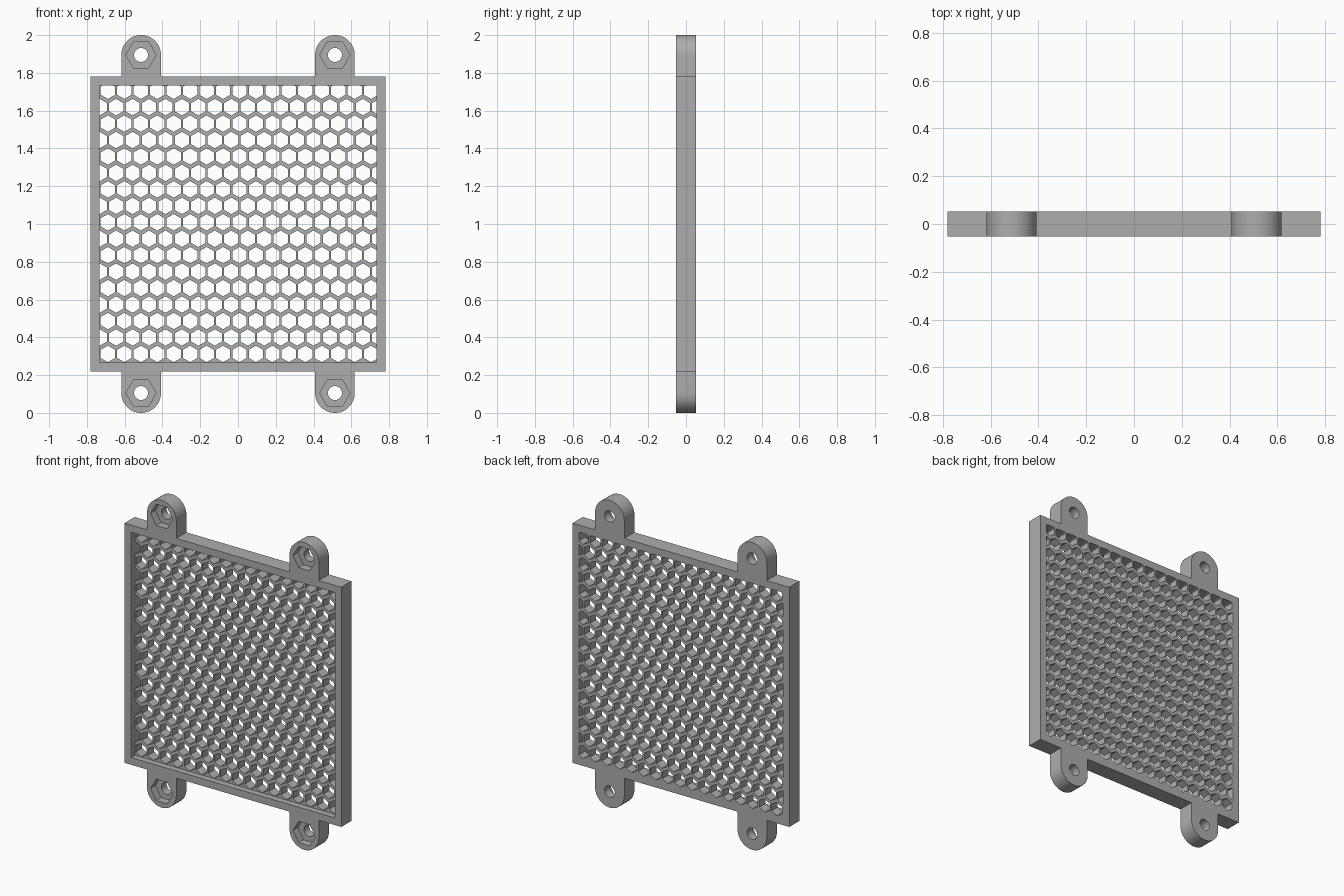
import bpy, bmesh
from math import sin, cos, pi, radians

if "Cube" in bpy.data.objects:
    bpy.data.objects.remove(bpy.data.objects["Cube"], do_unlink=True)

MID = 1.0             # height of the panel centre
HALF_DEPTH = 0.052
FRAME = 0.78          # half size of the square frame
OPENING = 0.733       # half size of the grille opening
TAB_X, TAB_Z, TAB_R = 0.513, 0.895, 0.105
RECESS = 0.04
NUT_DEPTH = 0.05
PITCH = 0.0871
CELL_R = 0.0437

grey = bpy.data.materials.new("mid grey")
grey.use_nodes = True
colour = (0.42, 0.42, 0.42, 1)
grey.diffuse_color = colour
grey.node_tree.nodes["Principled BSDF"].inputs["Base Color"].default_value = colour


def ring(x, z, radius, sides, start=0.0):
    return [(x + radius * cos(start + 2 * pi * i / sides),
             z + radius * sin(start + 2 * pi * i / sides)) for i in range(sides)]


def prism(name, outlines, y0, y1, clip=None):
    """Extrude flat x-z outlines from y0 to y1, trimmed to a square if asked."""
    bm = bmesh.new()
    for pts in outlines:
        bm.faces.new([bm.verts.new((x, y0, z + MID)) for x, z in pts])
    if clip:
        for axis in ((1, 0, 0), (-1, 0, 0), (0, 0, 1), (0, 0, -1)):
            edge = (axis[0] * clip, 0, MID + axis[2] * clip)
            bmesh.ops.bisect_plane(bm, geom=bm.verts[:] + bm.edges[:] + bm.faces[:],
                                   plane_co=edge, plane_no=axis, clear_outer=True)
    out = bmesh.ops.extrude_face_region(bm, geom=bm.faces[:], use_keep_orig=True)
    moved = [v for v in out["geom"] if isinstance(v, bmesh.types.BMVert)]
    bmesh.ops.translate(bm, verts=moved, vec=(0, y1 - y0, 0))
    bmesh.ops.recalc_face_normals(bm, faces=bm.faces[:])
    mesh = bpy.data.meshes.new(name)
    bm.to_mesh(mesh)
    bm.free()
    mesh.materials.append(grey)
    obj = bpy.data.objects.new(name, mesh)
    bpy.context.collection.objects.link(obj)
    return obj


# Plate outline: one quarter with its rounded tab, mirrored to all four
arc = [(TAB_X - TAB_R * cos(pi * i / 24), TAB_Z + TAB_R * sin(pi * i / 24)) for i in range(25)]
quarter = [(TAB_X - TAB_R, FRAME)] + arc + [(TAB_X + TAB_R, FRAME), (FRAME, FRAME)]
half = quarter + [(x, -z) for x, z in reversed(quarter)]
outline = half + [(-x, z) for x, z in reversed(half)]
plate = prism("grille_plate", [outline], -HALF_DEPTH, HALF_DEPTH)

# Square recess in front of the grille
square = [(-OPENING, -OPENING), (OPENING, -OPENING), (OPENING, OPENING), (-OPENING, OPENING)]
recess = prism("recess_cutter", [square], -0.1, -HALF_DEPTH + RECESS)

# Staggered hexagonal vent cells, trimmed at the opening
cells = []
for row in range(17):
    for col in range(18):
        x = 0.008 + (col - 8 - 0.5 * (row % 2)) * PITCH
        z = 0.009 + (8 - row) * PITCH
        if abs(x) < OPENING + 0.03:
            cells.append(ring(x, z, CELL_R, 6, pi / 6))
vents = prism("vent_cutter", cells, -0.1, 0.1, OPENING)

# Screw holes and hexagonal nut pockets in the tabs
spots = [(sx * TAB_X, sz * TAB_Z) for sx in (-1, 1) for sz in (-1, 1)]
holes = prism("screw_hole_cutter", [ring(x, z, 0.037, 32) for x, z in spots], -0.1, 0.1)
nuts = prism("nut_pocket_cutter", [ring(x, z, 0.08, 6) for x, z in spots],
             -0.1, -HALF_DEPTH + NUT_DEPTH)

# Cut everything out of the plate
bpy.context.view_layer.objects.active = plate
for cutter in (recess, vents, nuts, holes):
    mod = plate.modifiers.new(cutter.name, "BOOLEAN")
    mod.operation = "DIFFERENCE"
    mod.solver = "EXACT"
    mod.object = cutter
    bpy.ops.object.modifier_apply(modifier=mod.name)
    bpy.data.objects.remove(cutter, do_unlink=True)

bpy.ops.object.select_all(action="DESELECT")
plate.select_set(True)
bpy.ops.object.shade_smooth_by_angle(angle=radians(30))
